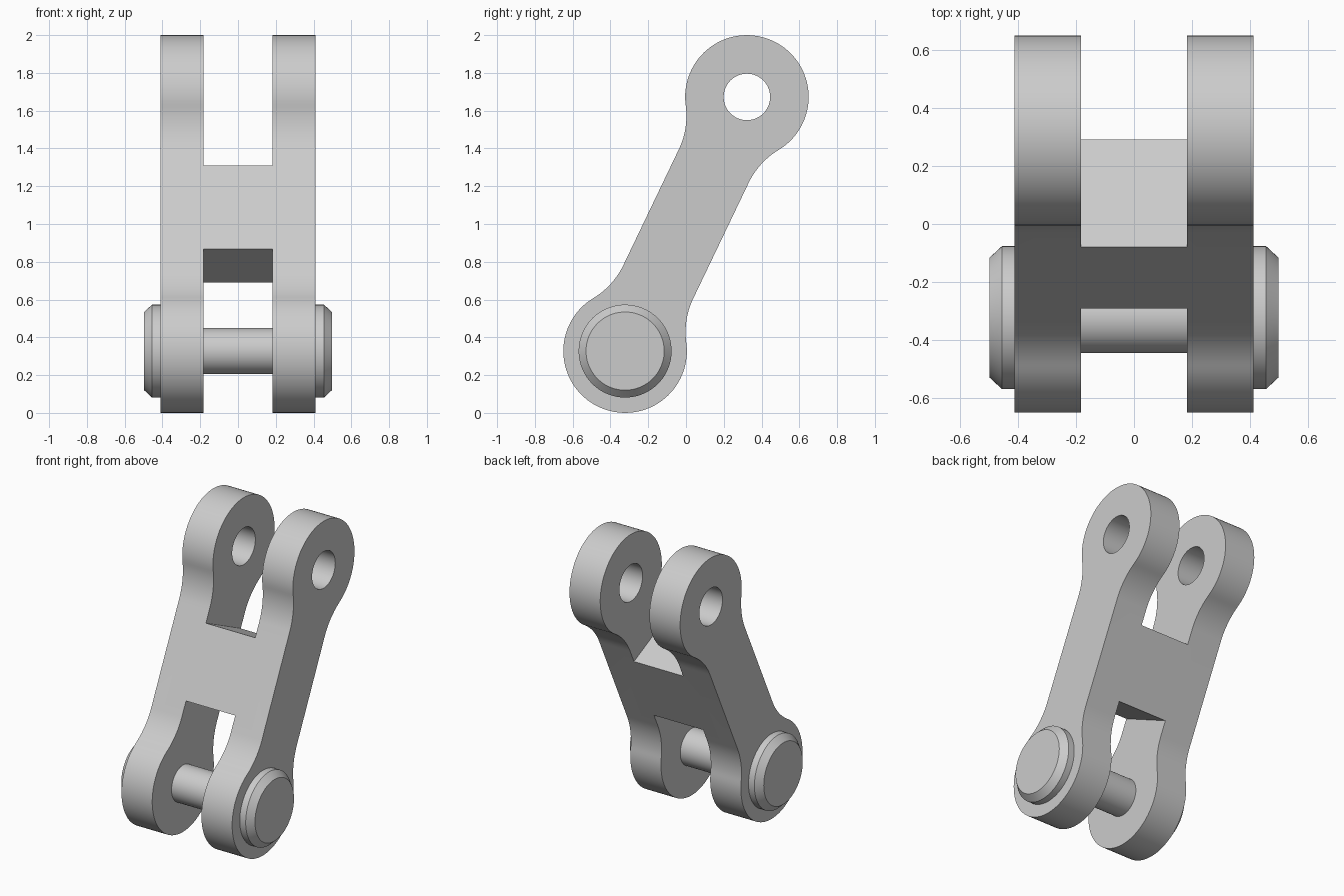
import bpy, bmesh
from math import sin, cos, pi, atan2
from mathutils import Matrix, Vector

if "Cube" in bpy.data.objects:
    bpy.data.objects.remove(bpy.data.objects["Cube"], do_unlink=True)

steel = bpy.data.materials.new("light_grey_steel")
steel.use_nodes = True
GREY = (0.6, 0.6, 0.6, 1)
steel.diffuse_color = GREY
steel.node_tree.nodes["Principled BSDF"].inputs["Base Color"].default_value = GREY

# Main sizes
HALF_PITCH = 0.746            # link centre to pin centre
EYE_R, HOLE_R, PIN_R = 0.327, 0.123, 0.122
WAIST, FILLET_R = 0.205, 0.41  # half width of the bar, blend radius
OUTER_X, INNER_X, END_X = 0.411, 0.183, 0.497
WEB_HALF = 0.245
LEAN = atan2(0.3225, 0.673)
TILT = Matrix.Translation((0, 0, 1)) @ Matrix.Rotation(-LEAN, 4, 'X')


def finish(name, bm, matrix):
    bm.transform(matrix)
    bmesh.ops.recalc_face_normals(bm, faces=bm.faces)
    mesh = bpy.data.meshes.new(name)
    bm.to_mesh(mesh)
    bm.free()
    mesh.materials.append(steel)
    obj = bpy.data.objects.new(name, mesh)
    bpy.context.collection.objects.link(obj)
    return obj


def activate(obj):
    bpy.ops.object.select_all(action='DESELECT')
    obj.select_set(True)
    bpy.context.view_layer.objects.active = obj


def smooth(obj):
    activate(obj)
    bpy.ops.object.shade_smooth_by_angle(angle=pi / 6)


def arc(cy, cz, r, start, end, steps):
    angles = [start + (end - start) * i / steps for i in range(steps + 1)]
    return [(cy + r * cos(a), cz + r * sin(a)) for a in angles]


def lathe(name, profile, matrix, steps=72):
    """Revolve (x, radius) points about the x axis, with capped ends."""
    bm = bmesh.new()
    rings = [[bm.verts.new((x, r * cos(2 * pi * i / steps), r * sin(2 * pi * i / steps)))
              for i in range(steps)] for x, r in profile]
    for a, b in zip(rings, rings[1:]):
        for i in range(steps):
            j = (i + 1) % steps
            bm.faces.new((a[i], a[j], b[j], b[i]))
    bm.faces.new(rings[0])
    bm.faces.new(rings[-1])
    return finish(name, bm, matrix)


def box(name, centre, size):
    bm = bmesh.new()
    bmesh.ops.create_cube(bm, size=1)
    bm.transform(Matrix.Translation(centre) @ Matrix.Diagonal((*size, 1)))
    return finish(name, bm, TILT)


def cut(obj, cutter):
    cutter.hide_render = True
    mod = obj.modifiers.new("cut", 'BOOLEAN')
    mod.operation, mod.solver, mod.object = 'DIFFERENCE', 'EXACT', cutter
    activate(obj)
    bpy.ops.object.modifier_apply(modifier=mod.name)
    bpy.data.objects.remove(cutter, do_unlink=True)


# Link outline: round eye blended into the waist, repeated at the other end
blend_y = WAIST + FILLET_R
drop = ((EYE_R + FILLET_R) ** 2 - blend_y ** 2) ** 0.5
start = atan2(-drop, blend_y)
blend = arc(blend_y, HALF_PITCH - drop, FILLET_R, pi, pi + start, 14)
eye = arc(0, HALF_PITCH, EYE_R, start, pi - start, 64)
half = blend + eye[1:-1] + [(-y, z) for y, z in reversed(blend)]
outline = half + [(-y, -z) for y, z in half]

# Link body: full-width extrusion of the outline
bm = bmesh.new()
side = bm.faces.new([bm.verts.new((-OUTER_X, y, z)) for y, z in outline])
grown = bmesh.ops.extrude_face_region(bm, geom=[side], use_keep_orig=True)["geom"]
bmesh.ops.translate(bm, vec=Vector((2 * OUTER_X, 0, 0)),
                    verts=[v for v in grown if isinstance(v, bmesh.types.BMVert)])
body = finish("link_body", bm, TILT)

# Fork slots at both ends, leaving the middle web
for end in (-1, 1):
    cut(body, box("slot_cutter", (0, 0, end * (WEB_HALF + 0.5)), (2 * INNER_X, 1, 1)))

# Open holes in the upper eyes
cut(body, lathe("hole_cutter", [(-0.6, HOLE_R), (0.6, HOLE_R)],
                TILT @ Matrix.Translation((0, 0, HALF_PITCH))))
smooth(body)

# Lower pin with a chamfered head on each side
HEAD_R, FACE_R, CHAMFER_X = 0.246, 0.207, 0.455
right_half = [(-END_X, FACE_R), (-CHAMFER_X, HEAD_R), (-OUTER_X, HEAD_R), (-OUTER_X, PIN_R)]
profile = right_half + [(-x, r) for x, r in reversed(right_half)]
pin = lathe("headed_pin", profile, TILT @ Matrix.Translation((0, 0, -HALF_PITCH)))
smooth(pin)
